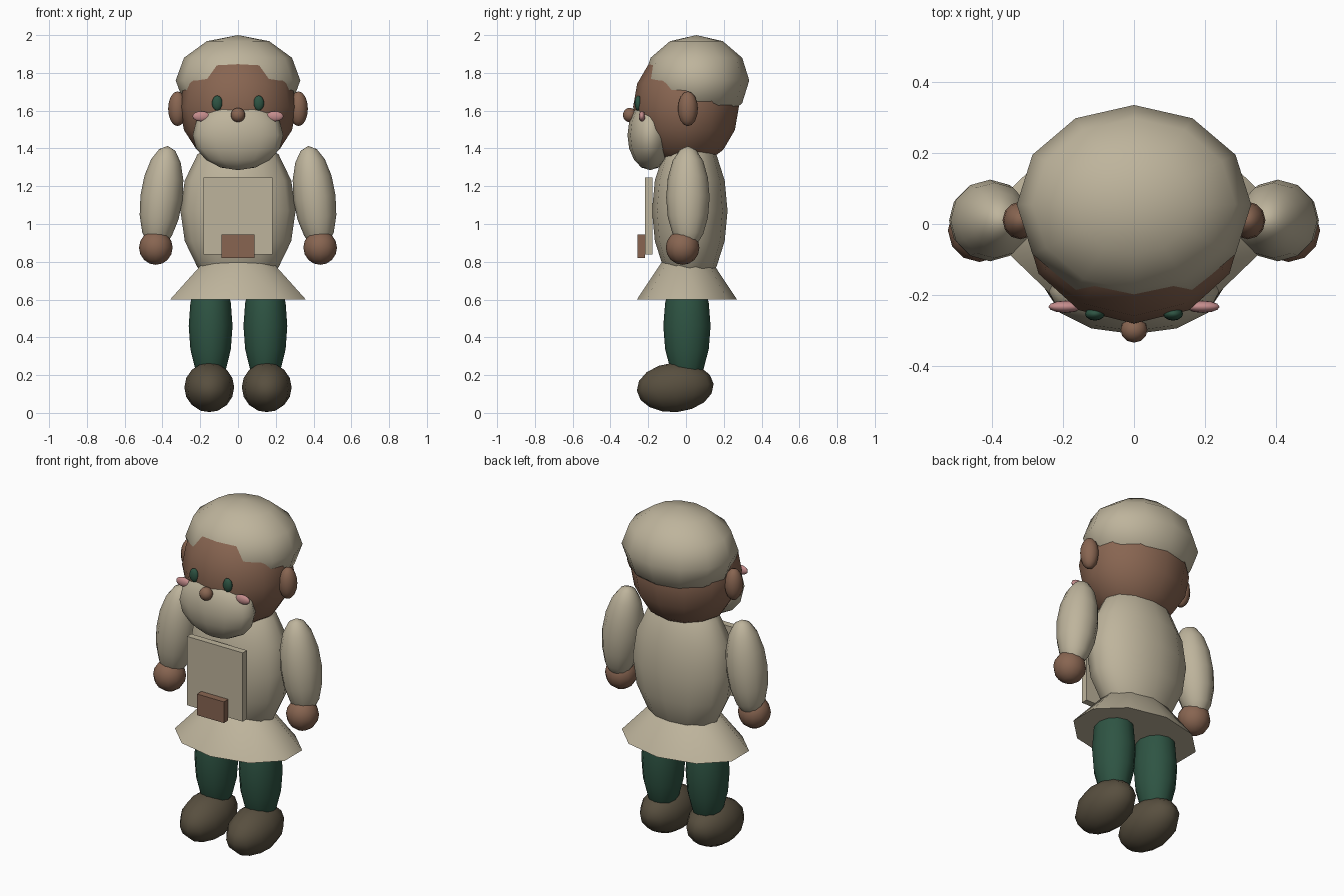
import bpy, math

if "Cube" in bpy.data.objects:
    bpy.data.objects.remove(bpy.data.objects["Cube"])


def material(name, r, g, b):
    """Flat colour given as 0-255 sRGB, stored as linear."""
    lin = [((c / 255 + 0.055) / 1.055) ** 2.4 for c in (r, g, b)]
    m = bpy.data.materials.new(name)
    m.diffuse_color = (*lin, 1)
    m.use_nodes = True
    m.node_tree.nodes["Principled BSDF"].inputs["Base Color"].default_value = m.diffuse_color
    return m


CREAM = material("cream", 190, 180, 156)
BROWN = material("brown", 136, 101, 81)
GREEN = material("dark green", 46, 84, 67)
BOOT = material("boot brown", 88, 79, 63)
PINK = material("pink", 196, 140, 140)


def finish(name, mat):
    ob = bpy.context.object
    ob.name = name
    ob.data.materials.append(mat)
    return ob


def ball(name, mat, centre, radii, rings=8, rot=(0, 0, 0)):
    bpy.ops.mesh.primitive_uv_sphere_add(segments=12, ring_count=rings, radius=1,
                                         location=centre, rotation=rot)
    ob = finish(name, mat)
    ob.scale = radii
    bpy.ops.object.shade_smooth()
    return ob


def pair(name, mat, centre, radii, rot=(0, 0, 0)):
    """Right and left copies mirrored across x = 0."""
    x, y, z = centre
    for side, s in (("right", 1), ("left", -1)):
        ball(f"{side}_{name}", mat, (s * x, y, z), radii,
             rot=(rot[0], s * rot[1], s * rot[2]))


def box(name, mat, lo, hi):
    bpy.ops.mesh.primitive_cube_add(size=1, location=[(a + b) / 2 for a, b in zip(lo, hi)])
    ob = finish(name, mat)
    ob.scale = [b - a for a, b in zip(lo, hi)]


# Head, cap of hair and face
ball("head", BROWN, (0, 0, 1.62), (0.31, 0.28, 0.32))
ball("hair", CREAM, (0, 0.055, 1.76), (0.33, 0.28, 0.24), rings=6)
ball("muzzle", CREAM, (0, -0.19, 1.47), (0.24, 0.12, 0.185))
ball("nose", BROWN, (0, -0.298, 1.577), (0.038, 0.036, 0.038))
pair("eye", GREEN, (0.11, -0.253, 1.64), (0.028, 0.019, 0.04))
pair("cheek", PINK, (0.194, -0.233, 1.57), (0.047, 0.017, 0.027))
pair("ear", BROWN, (0.32, 0.01, 1.61), (0.05, 0.053, 0.092))

# Torso
ball("torso", CREAM, (0, 0.02, 1.07), (0.305, 0.2, 0.42))

# Flared skirt
bpy.ops.mesh.primitive_cone_add(vertices=10, radius1=1, radius2=0.45, depth=0.22,
                                location=(0, 0.005, 0.71))
skirt = finish("skirt", CREAM)
skirt.scale = (0.378, 0.265, 1)
bpy.ops.object.shade_smooth_by_angle(angle=math.radians(30))

# Chest panel and pouch
box("chest_panel", CREAM, (-0.183, -0.217, 0.838), (0.183, -0.178, 1.245))
box("pouch", BROWN, (-0.088, -0.258, 0.82), (0.088, -0.217, 0.945))

# Limbs
pair("arm", CREAM, (0.405, 0.01, 1.14), (0.112, 0.115, 0.275), rot=(0, math.radians(-7), 0))
pair("hand", BROWN, (0.435, -0.018, 0.875), (0.089, 0.089, 0.091))
pair("leg", GREEN, (0.145, 0.005, 0.46), (0.116, 0.125, 0.32))
pair("boot", BOOT, (0.152, -0.057, 0.135), (0.132, 0.204, 0.131), rot=(math.radians(5), 0, 0))
